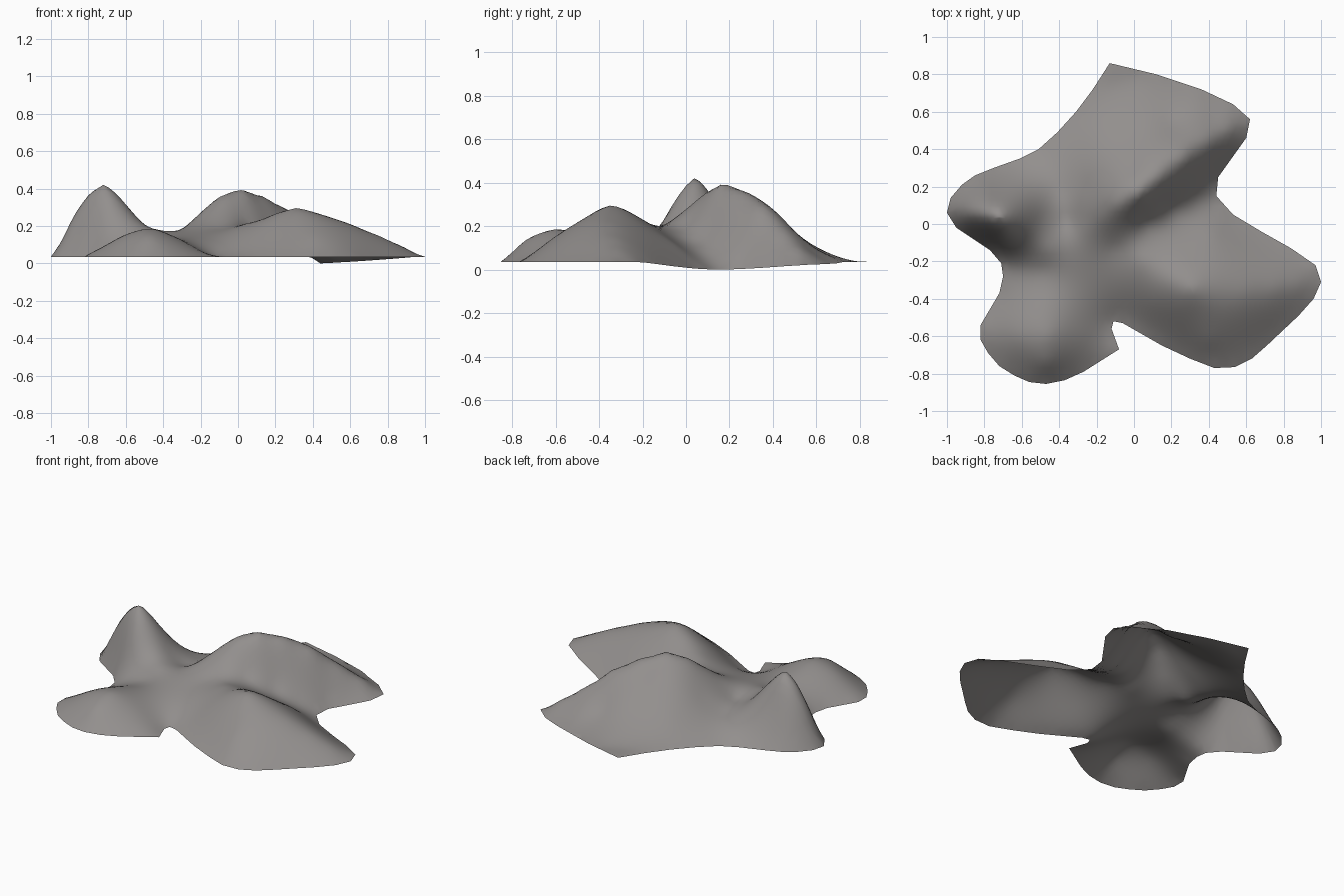
import bpy, math
from mathutils import Vector
from mathutils.geometry import delaunay_2d_cdt

if "Cube" in bpy.data.objects:
    bpy.data.objects.remove(bpy.data.objects["Cube"])

# Plan outline of the hill sheet (x, y), clockwise from the back corner
OUTLINE = [(-.13, .86), (.12, .80), (.36, .72), (.53, .64), (.62, .56), (.60, .46), (.45, .25),
           (.44, .15), (.53, .05), (.68, -.04), (.84, -.13), (.97, -.22), (1, -.31), (.96, -.40),
           (.88, -.49), (.80, -.565), (.71, -.65), (.63, -.72), (.54, -.765), (.43, -.77),
           (.30, -.72), (.15, -.65), (-.06, -.53), (-.11, -.52), (-.12, -.56), (-.08, -.67),
           (-.27, -.79), (-.37, -.835), (-.47, -.855), (-.56, -.845), (-.64, -.81), (-.72, -.76),
           (-.78, -.69), (-.82, -.62), (-.82, -.54), (-.72, -.37), (-.70, -.28), (-.71, -.21),
           (-.77, -.14), (-.95, -.02), (-1, .06), (-.98, .14), (-.92, .21), (-.85, .26),
           (-.75, .30), (-.61, .35), (-.51, .40), (-.41, .49), (-.31, .60), (-.22, .72)]

# Guide points (x, y, height) for each hill and the hollow between them
LEFT_PEAK = [(-.72, .04, .42), (-.64, .03, .36), (-.57, .01, .28), (-.49, .03, .195),
             (-.88, .06, .25), (-.80, .05, .365), (-.70, -.07, .28), (-.73, .17, .24),
             (-.55, -.07, .23), (-.45, -.14, .18)]
BACK_RIDGE = [(.03, .16, .39), (-.09, .10, .355), (-.18, .04, .28), (-.27, -.02, .205),
              (.14, .25, .355), (.27, .35, .285), (.40, .44, .175), (.51, .51, .095), (.42, .58, .085),
              (0, .30, .31), (0, .45, .20), (.2, .55, .125), (.02, .65, .08), (-.25, .2, .20),
              (-.2, .45, .14), (-.1, .74, .042), (0, .79, .035)]
RIGHT_RIDGE = [(-.1, -.13, .19), (.05, -.2, .215), (.2, -.3, .265), (.31, -.35, .295),
               (.45, -.36, .26), (.6, -.36, .21), (.76, -.34, .145), (.88, -.32, .09),
               (.35, -.47, .235), (.4, -.62, .14), (.62, -.52, .145), (.1, -.42, .17),
               (.33, -.2, .225), (.42, -.05, .115)]
FRONT_MOUND = [(-.46, -.6, .185), (-.62, -.6, .145), (-.47, -.74, .135), (-.28, -.6, .11),
               (-.48, -.42, .15), (-.2, -.35, .12)]
HOLLOW = [(-.36, .02, .145), (-.4, .18, .125), (-.49, -.25, .125), (-.6, -.23, .10),
          (.06, 0, .20), (.2, .08, .14), (.33, .13, .07)]


def rim_height(x, y):
    """Rim is level, dipping smoothly to the ground at the notch on the right."""
    t = min(1, math.hypot(x - .44, y - .15) / .62)
    return .035 * t ** 1.3 if y < .7 else .035


def rim_edges():
    return zip(OUTLINE, OUTLINE[1:] + OUTLINE[:1])


def inside(x, y):
    hit = False
    for (ax, ay), (bx, by) in rim_edges():
        if (ay > y) != (by > y) and x < (bx - ax) * (y - ay) / (by - ay) + ax:
            hit = not hit
    return hit


def rim_distance(x, y):
    p, best = Vector((x, y)), 9
    for a, b in rim_edges():
        a, b = Vector(a), Vector(b)
        t = max(0, min(1, (p - a).dot(b - a) / (b - a).length_squared))
        best = min(best, (p - a.lerp(b, t)).length)
    return best


def solve(m):
    """Gaussian elimination with pivoting on an augmented matrix."""
    n = len(m)
    for i in range(n):
        k = max(range(i, n), key=lambda r: abs(m[r][i]))
        m[i], m[k] = m[k], m[i]
        for r in range(i + 1, n):
            f = m[r][i] / m[i][i]
            if f:
                m[r] = [u - f * v for u, v in zip(m[r], m[i])]
    out = [0] * n
    for i in reversed(range(n)):
        out[i] = (m[i][n] - sum(m[i][j] * out[j] for j in range(i + 1, n))) / m[i][i]
    return out


def kernel(ax, ay, bx, by):
    return math.hypot(ax - bx, ay - by) ** 1.6


# Rim split into short pieces
rim = []
for (ax, ay), (bx, by) in rim_edges():
    n = max(1, round(math.hypot(bx - ax, by - ay) / .06))
    rim += [(ax + (bx - ax) * i / n, ay + (by - ay) * i / n) for i in range(n)]

# Smooth height field through the rim and all guide points
guides = LEFT_PEAK + BACK_RIDGE + RIGHT_RIDGE + FRONT_MOUND + HOLLOW
guides = guides + [(x, y, rim_height(x, y)) for x, y in rim]
rows = [[kernel(a[0], a[1], b[0], b[1]) for b in guides] + [1, a[2]] for a in guides]
rows.append([1] * len(guides) + [0, 0])
weights = solve(rows)


def height(x, y):
    return weights[-1] + sum(w * kernel(x, y, g[0], g[1]) for w, g in zip(weights, guides))


# Fill the outline with a fine grid and triangulate
STEP = .032
plan = list(rim)
for i in range(-32, 33):
    for j in range(-28, 29):
        x, y = (i + .5 * (j % 2)) * STEP, j * STEP
        if inside(x, y) and rim_distance(x, y) > .018:
            plan.append((x, y))
plan += [(g[0], g[1]) for g in (LEFT_PEAK[0], BACK_RIDGE[0], RIGHT_RIDGE[3])]
edges = [(i, (i + 1) % len(rim)) for i in range(len(rim))]
res = delaunay_2d_cdt([Vector(p) for p in plan], edges, [], 0, 1e-5)
flat, tris = res[0], res[2]
faces = []
for t in tris:
    a, b, c = (flat[k] for k in t)
    m = (a + b + c) / 3
    if inside(m.x, m.y):
        ccw = (b - a).x * (c - a).y - (b - a).y * (c - a).x > 0
        faces.append(tuple(t) if ccw else tuple(reversed(t)))

# Hill sheet: open underneath, smooth shaded
mesh = bpy.data.meshes.new("rocky_hills")
mesh.from_pydata([(p.x, p.y, max(0, height(p.x, p.y))) for p in flat], [], faces)
mesh.update()
mesh.polygons.foreach_set("use_smooth", [True] * len(mesh.polygons))
stone = bpy.data.materials.new("warm grey stone")
stone.diffuse_color = (.29, .275, .268, 1)
stone.use_nodes = True
stone.node_tree.nodes["Principled BSDF"].inputs["Base Color"].default_value = stone.diffuse_color
mesh.materials.append(stone)
hills = bpy.data.objects.new("rocky_hills", mesh)
bpy.context.collection.objects.link(hills)
